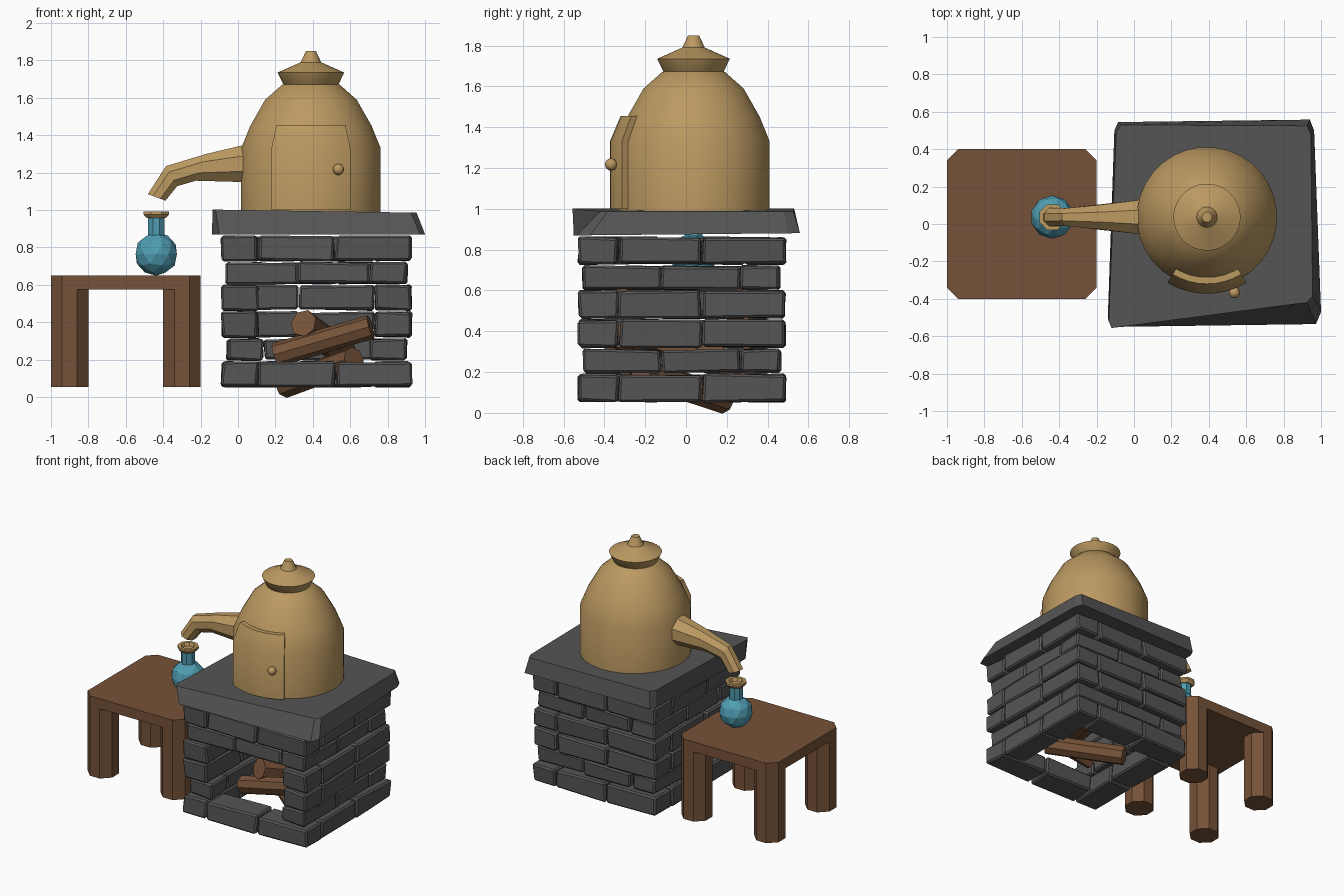
import bpy, bmesh, random
from math import sin, cos, pi, radians
from mathutils import Vector, Matrix

if "Cube" in bpy.data.objects:
    bpy.data.objects.remove(bpy.data.objects["Cube"])

random.seed(4)


def material(name, rgb):
    m = bpy.data.materials.new(name)
    m.diffuse_color = (*rgb, 1)
    m.use_nodes = True
    m.node_tree.nodes["Principled BSDF"].inputs["Base Color"].default_value = m.diffuse_color
    return m


BRASS = material("brass", (0.50, 0.32, 0.12))
WOOD = material("wood", (0.18, 0.085, 0.04))
STONE = material("stone", (0.09, 0.09, 0.09))
GLASS = material("blue_glass", (0.08, 0.34, 0.45))


def finish(name, bm, mat, smooth=False):
    bmesh.ops.recalc_face_normals(bm, faces=bm.faces)
    me = bpy.data.meshes.new(name)
    bm.to_mesh(me)
    bm.free()
    ob = bpy.data.objects.new(name, me)
    bpy.context.collection.objects.link(ob)
    me.materials.append(mat)
    if smooth:
        bpy.ops.object.select_all(action='DESELECT')
        ob.select_set(True)
        bpy.context.view_layer.objects.active = ob
        bpy.ops.object.shade_smooth_by_angle(angle=radians(30))
    return ob


def loft(name, rings, mat, smooth=False):
    """Skin matching point rings and cap both ends."""
    bm = bmesh.new()
    vs = [[bm.verts.new(p) for p in r] for r in rings]
    n = len(vs[0])
    for a, b in zip(vs, vs[1:]):
        for i in range(n):
            j = (i + 1) % n
            bm.faces.new((a[i], a[j], b[j], b[i]))
    bm.faces.new(vs[0])
    bm.faces.new(vs[-1])
    return finish(name, bm, mat, smooth)


def lathe(name, profile, cx, cy, n, mat, smooth=False):
    rings = [[(cx + r * cos(2 * pi * (i + .5) / n), cy + r * sin(2 * pi * (i + .5) / n), z)
              for i in range(n)] for r, z in profile]
    return loft(name, rings, mat, smooth)


def chamfered(x0, x1, y0, y1, c, z):
    return [(x0 + c, y0, z), (x1 - c, y0, z), (x1, y0 + c, z), (x1, y1 - c, z),
            (x1 - c, y1, z), (x0 + c, y1, z), (x0, y1 - c, z), (x0, y0 + c, z)]


def rod(name, a, b, r, n, mat):
    a, b = Vector(a), Vector(b)
    q = (b - a).to_track_quat('Z', 'Y')
    rings = [[p + q @ Vector((r * cos(2 * pi * i / n), r * sin(2 * pi * i / n), 0))
              for i in range(n)] for p in (a, b)]
    return loft(name, rings, mat)


# table
loft("table_top", [chamfered(-1, -.2, -.4, .4, .06, z) for z in (.575, .65)], WOOD)
for x in (-1, -.4):
    for y in (-.4, .2):
        loft("table_leg", [chamfered(x, x + .2, y, y + .2, .06, z) for z in (.055, .576)], WOOD)

# brick walls: pinwheel courses, alternate handedness
CX, CY = .42, -.02


def brick(u0, u1, v0, v1, z0, z1, turn, flip):
    bm = bmesh.new()
    bmesh.ops.create_cube(bm, size=1)
    g, j = .005, .009
    for v in bm.verts:
        sx, sy, sz = v.co
        v.co = ((u1 - g if sx > 0 else u0 + g) + random.uniform(-j, j),
                (v1 - g if sy > 0 else v0 + g) + random.uniform(-j, j),
                (z1 if sz > 0 else z0) + random.uniform(-j, j) * .7)
    bmesh.ops.bevel(bm, geom=bm.edges[:], offset=.011, segments=1, affect='EDGES')
    if flip:
        bmesh.ops.scale(bm, vec=(-1, 1, 1), verts=bm.verts)
    bmesh.ops.rotate(bm, matrix=Matrix.Rotation(turn * pi / 2, 3, 'Z'), verts=bm.verts)
    bmesh.ops.translate(bm, vec=(CX, CY, 0), verts=bm.verts)
    finish("wall_brick", bm, STONE)


courses = [(.056, .188, 0), (.198, .31, 1), (.322, .454, 0),
           (.465, .597, 0), (.607, .719, 1), (.729, .86, 0)]
for k, (z0, z1, flip) in enumerate(courses):
    h = .485 if flip else .51
    start = -h + .2
    mid = (start + h) / 2
    for turn in range(4):
        if turn == 0 and k in (1, 2, 3):
            # half bricks beside the fire opening
            brick(h - .2, h, -h, -h + .2, z0, z1, 0, flip)
            continue
        brick(start, mid, -h, -h + .2, z0, z1, turn, flip)
        brick(mid, h, -h, -h + .2, z0, z1, turn, flip)

# uneven stone slab
slab_low = [(-.10, -.55), (.973, -.535), (1, -.47), (.963, .50), (.94, .558), (-.085, .545), (-.105, .50), (-.14, -.50)]
slab_top = [(-.12, -.556), (.925, -.42), (.955, -.385), (.945, .48), (.925, .525), (-.07, .53), (-.095, .49), (-.135, -.52)]
loft("stone_slab", [[(x, y, .87 + .01 * (y + .5)) for x, y in slab_low],
                    [(x, y, 1.002 - .015 * (x + .1)) for x, y in slab_top]], STONE)

# firewood
rod("log_front", (.20, -.22, .225), (.71, -.31, .375), .065, 8, WOOD)
rod("log_upper", (.35, -.25, .395), (.56, .20, .24), .075, 7, WOOD)
rod("log_lower", (.62, -.22, .20), (.25, .19, .064), .07, 8, WOOD)

# still boiler with lid
DX, DY = .39, .037
lathe("boiler_dome", [(.375, .98), (.375, 1.33), (.326, 1.45), (.246, 1.59), (.155, 1.67), (.10, 1.69)],
      DX, DY, 32, BRASS, True)
lathe("boiler_lid", [(.14, 1.665), (.148, 1.672), (.179, 1.735), (.055, 1.79), (.027, 1.85)],
      DX, DY, 32, BRASS, True)

# spout: octagon sections between upper and lower outline points
spout = [((.13, 1.37), (.13, 1.15), .10), ((.02, 1.345), (.02, 1.15), .09),
         ((-.17, 1.30), (-.225, 1.157), .065), ((-.385, 1.235), (-.325, 1.128), .047),
         ((-.482, 1.085), (-.388, 1.05), .05)]
rings = []
for (xa, za), (xb, zb), w in spout:
    top, low = Vector((xa, DY, za)), Vector((xb, DY, zb))
    c, up = (top + low) / 2, (top - low) / 2
    rings.append([c + up * (sin(a) / cos(pi / 8)) + Vector((0, w * cos(a) / cos(pi / 8), 0))
                  for a in [pi / 8 + i * pi / 4 for i in range(8)]])
loft("spout", rings, BRASS)

# curved door that follows the dome
rings = []
for i in range(9):
    a = radians(-31 + 62 * i / 8)
    prof = [(.36, 1.0), (.41, 1.0), (.41, 1.33), (.357, 1.455), (.29, 1.455), (.345, 1.33)]
    rings.append([(DX + r * sin(a), DY - r * cos(a), z) for r, z in prof])
loft("boiler_door", rings, BRASS, True)

# door knob
d = Vector((sin(radians(20)), -cos(radians(20)), 0))
base = Vector((DX, DY, 1.217))
rod("knob_stem", base + d * .40, base + d * .425, .014, 8, BRASS)
bm = bmesh.new()
bmesh.ops.create_uvsphere(bm, u_segments=12, v_segments=8, radius=.03,
                          matrix=Matrix.Translation(base + d * .43))
finish("door_knob", bm, BRASS, True)

# flask
FX, FY = -.437, .037
bm = bmesh.new()
bmesh.ops.create_icosphere(bm, subdivisions=2, radius=.116,
                           matrix=Matrix.Translation((FX, FY, .765)))
finish("flask_body", bm, GLASS)
lathe("flask_neck", [(.048, .85), (.048, .962)], FX, FY, 8, GLASS)
lathe("flask_rim", [(.045, .957), (.056, .957), (.074, .977), (.074, .992), (.05, .992), (.04, .97)],
      FX, FY, 8, BRASS)
